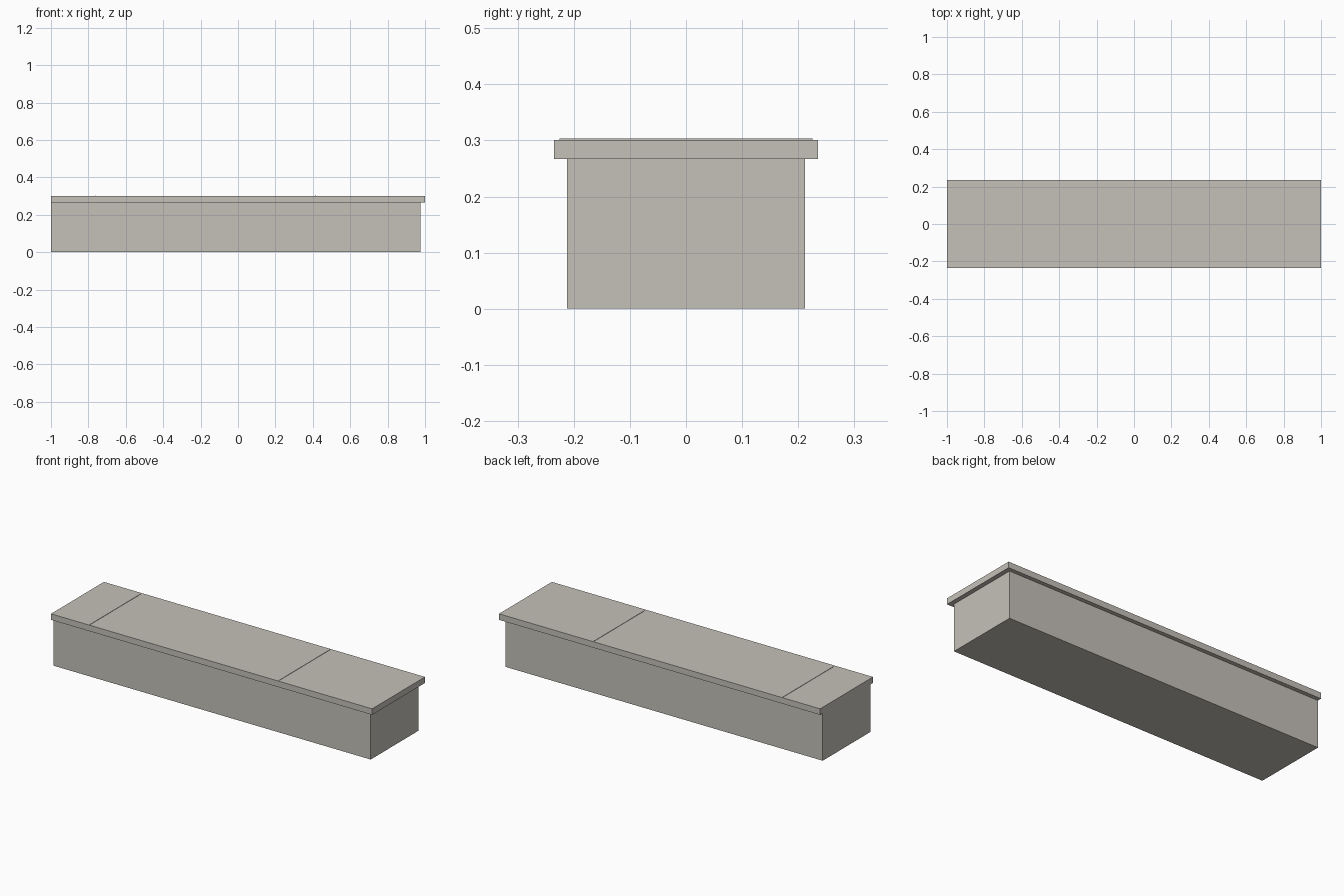
import bpy

cube = bpy.data.objects.get("Cube")
if cube:
    bpy.data.objects.remove(cube, do_unlink=True)

stone = bpy.data.materials.new("pale_stone")
stone.use_nodes = True
color = (0.56, 0.535, 0.485, 1)
stone.diffuse_color = color
stone.node_tree.nodes["Principled BSDF"].inputs["Base Color"].default_value = color


def box(name, x, y, z):
    """Box between the given (min, max) ranges."""
    ranges = (x, y, z)
    bpy.ops.mesh.primitive_cube_add(size=1, location=[(a + b) / 2 for a, b in ranges])
    obj = bpy.context.object
    obj.name = name
    obj.scale = [b - a for a, b in ranges]
    bpy.ops.object.transform_apply(location=False, rotation=False, scale=True)
    obj.data.materials.append(stone)
    return obj


# Wall body: flush with the cap at one end, inset on the other sides
box("wall_body", (-1, 0.975), (-0.212, 0.212), (0, 0.267))

# Overhanging cap slab
box("cap_slab", (-1, 1), (-0.235, 0.235), (0.267, 0.301))

# Thin joint lines across the top of the cap
for side, x in (("right", -0.763), ("left", 0.414)):
    box(f"cap_joint_{side}", (x - 0.002, x + 0.002), (-0.225, 0.225), (0.3, 0.303))
